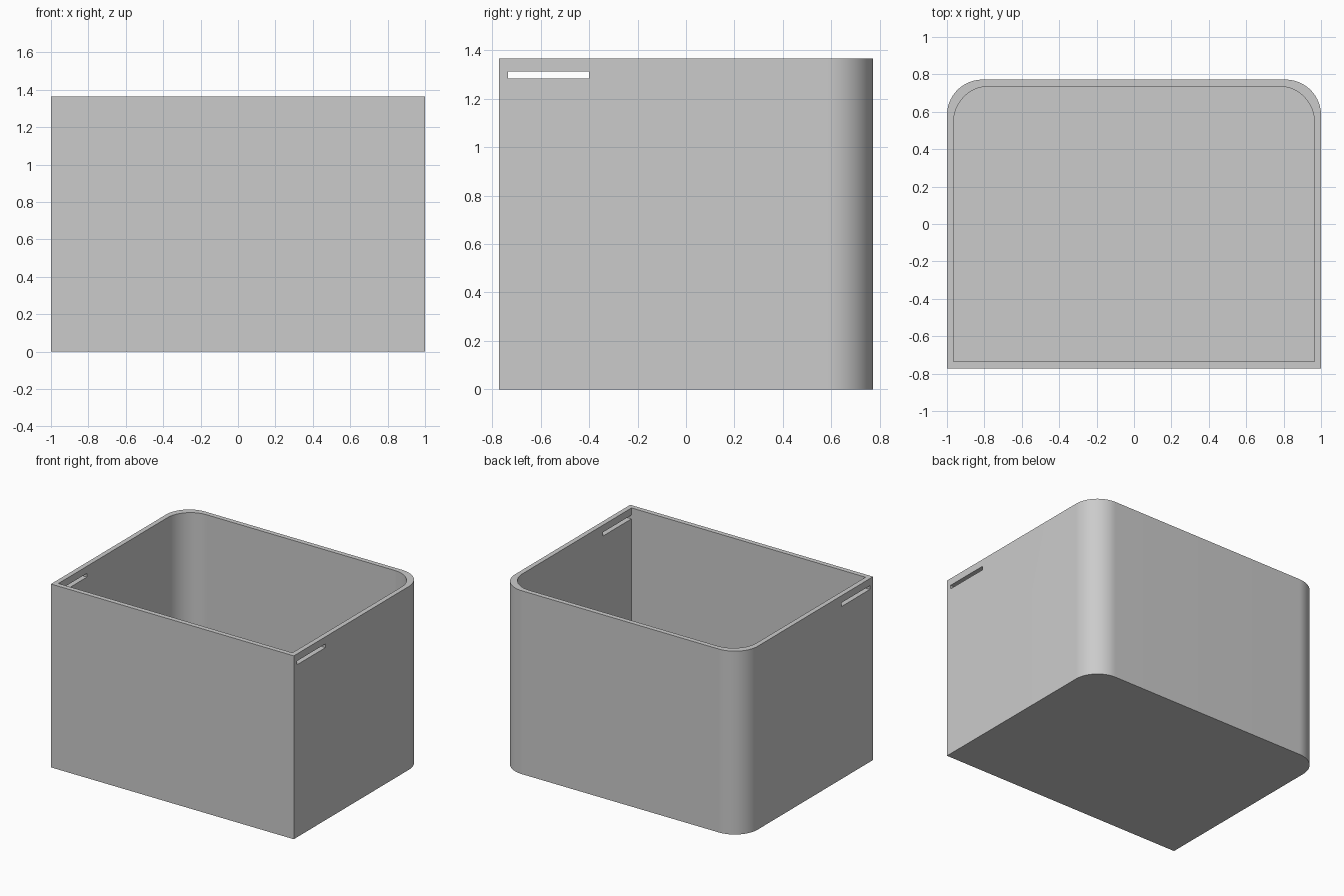
import bpy, bmesh
from math import sin, cos, pi

cube = bpy.data.objects.get("Cube")
if cube:
    bpy.data.objects.remove(cube, do_unlink=True)

HALF_X, HALF_Y, HEIGHT = 1.0, 0.772, 1.365
WALL, RADIUS, STEPS = 0.036, 0.19, 24

grey = bpy.data.materials.new("light grey")
grey.use_nodes = True
COLOUR = (0.6, 0.6, 0.6, 1)
grey.diffuse_color = COLOUR
grey.node_tree.nodes["Principled BSDF"].inputs["Base Color"].default_value = COLOUR


def outline(hx, hy, r):
    """Rectangle with square front corners and rounded back corners."""
    pts = [(-hx, -hy), (hx, -hy)]
    for side, start in ((1, 0), (-1, pi / 2)):
        for i in range(STEPS + 1):
            a = start + i / STEPS * pi / 2
            pts.append((side * (hx - r) + r * cos(a), hy - r + r * sin(a)))
    return pts


def prism(name, pts, z0, z1):
    """Upright solid with the given plan."""
    bm = bmesh.new()
    base = bm.faces.new([bm.verts.new((x, y, z0)) for x, y in pts])
    top = bmesh.ops.extrude_face_region(bm, geom=[base])["geom"]
    bmesh.ops.translate(bm, vec=(0, 0, z1 - z0),
                        verts=[g for g in top if isinstance(g, bmesh.types.BMVert)])
    bmesh.ops.recalc_face_normals(bm, faces=bm.faces)
    mesh = bpy.data.meshes.new(name)
    bm.to_mesh(mesh)
    bm.free()
    mesh.materials.append(grey)
    obj = bpy.data.objects.new(name, mesh)
    bpy.context.collection.objects.link(obj)
    return obj


# Outer body
body = prism("open_box", outline(HALF_X, HALF_Y, RADIUS), 0, HEIGHT)

# Hollow inside, leaving walls and a floor
cutters = [prism("hollow_cutter", outline(HALF_X - WALL, HALF_Y - WALL, RADIUS),
                 WALL, HEIGHT + 0.2)]

# Slot near the front of each side wall
for side in (-1, 1):
    xs = sorted((side * 0.9, side * 1.1))
    y0, y1 = -HALF_Y + WALL + 0.001, -0.40
    plan = [(xs[0], y0), (xs[1], y0), (xs[1], y1), (xs[0], y1)]
    cutters.append(prism("slot_cutter", plan, 1.284, 1.312))

bpy.ops.object.select_all(action='DESELECT')
bpy.context.view_layer.objects.active = body
body.select_set(True)
for cutter in cutters:
    cutter.hide_render = True
    mod = body.modifiers.new("cut", 'BOOLEAN')
    mod.operation = 'DIFFERENCE'
    mod.solver = 'EXACT'
    mod.object = cutter
    bpy.ops.object.modifier_apply(modifier=mod.name)
    bpy.data.objects.remove(cutter, do_unlink=True)

bpy.ops.object.shade_smooth_by_angle(angle=pi / 6)
